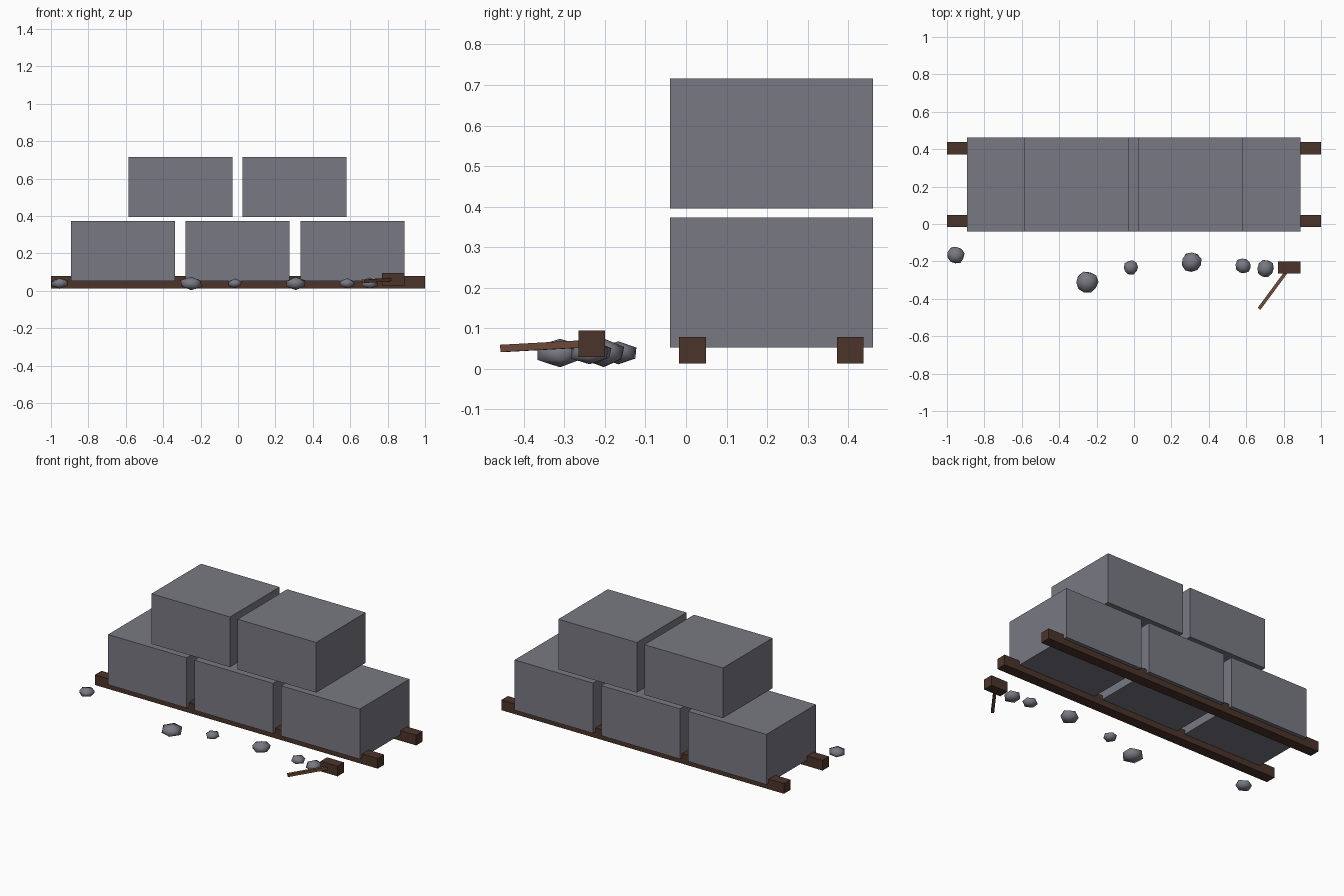
import bpy, random
from mathutils import Vector

if "Cube" in bpy.data.objects:
    bpy.data.objects.remove(bpy.data.objects["Cube"])

random.seed(4)


def material(name, rgb):
    m = bpy.data.materials.new(name)
    m.diffuse_color = (*rgb, 1)
    m.use_nodes = True
    m.node_tree.nodes["Principled BSDF"].inputs["Base Color"].default_value = m.diffuse_color
    return m


STONE = material("grey_stone", (0.19, 0.19, 0.225))
DARK_WOOD = material("dark_wood", (0.070, 0.034, 0.024))
HANDLE_WOOD = material("handle_wood", (0.17, 0.075, 0.045))


def box(name, low, high, mat):
    """Axis-aligned box between two corners."""
    low, high = Vector(low), Vector(high)
    bpy.ops.mesh.primitive_cube_add(size=1, location=(low + high) / 2)
    ob = bpy.context.object
    ob.name = name
    ob.scale = high - low
    bpy.ops.object.transform_apply(location=False, rotation=False, scale=True)
    ob.data.materials.append(mat)
    return ob


# Timber rails under the stack
for name, y in (("front_rail", 0.016), ("back_rail", 0.405)):
    box(name, (-1, y - 0.033, 0.013), (1, y + 0.033, 0.078), DARK_WOOD)

# Stone blocks: three below, two above
W = 0.278
for row, z, centres in (("lower", 0.052, (-0.614, -0.002, 0.611)),
                        ("upper", 0.395, (-0.307, 0.302))):
    for i, x in enumerate(centres):
        box(f"{row}_block_{i + 1}", (x - W, -0.039, z),
            (x + W, 0.462, z + 0.321), STONE)

# Loose rubble: squashed, slightly irregular stones
rubble = ((-0.953, -0.167, 0.047), (-0.25, -0.311, 0.058),
          (-0.016, -0.232, 0.039), (0.308, -0.203, 0.055),
          (0.584, -0.224, 0.042), (0.703, -0.238, 0.047))
for i, (x, y, r) in enumerate(rubble):
    bpy.ops.mesh.primitive_ico_sphere_add(
        subdivisions=1, radius=r * 1.1, location=(x, y, 0.039))
    rock = bpy.context.object
    rock.name = f"rubble_{i + 1}"
    turn = random.uniform(0, 6.28)
    for v in rock.data.vertices:
        v.co *= random.uniform(0.93, 1.07)
        v.co.z *= 0.58
    rock.rotation_euler.z = turn
    rock.data.materials.append(STONE)
    bpy.ops.object.shade_smooth()

# Hammer lying on the ground
box("hammer_head", (0.77, -0.265, 0.029), (0.89, -0.2, 0.094), DARK_WOOD)
start, end = Vector((0.669, -0.453, 0.050)), Vector((0.83, -0.235, 0.062))
half = (end - start).length / 2
handle = box("hammer_handle", (-0.009, -0.009, -half), (0.009, 0.009, half),
             HANDLE_WOOD)
handle.location = (start + end) / 2
handle.rotation_euler = (end - start).to_track_quat('Z', 'Y').to_euler()
